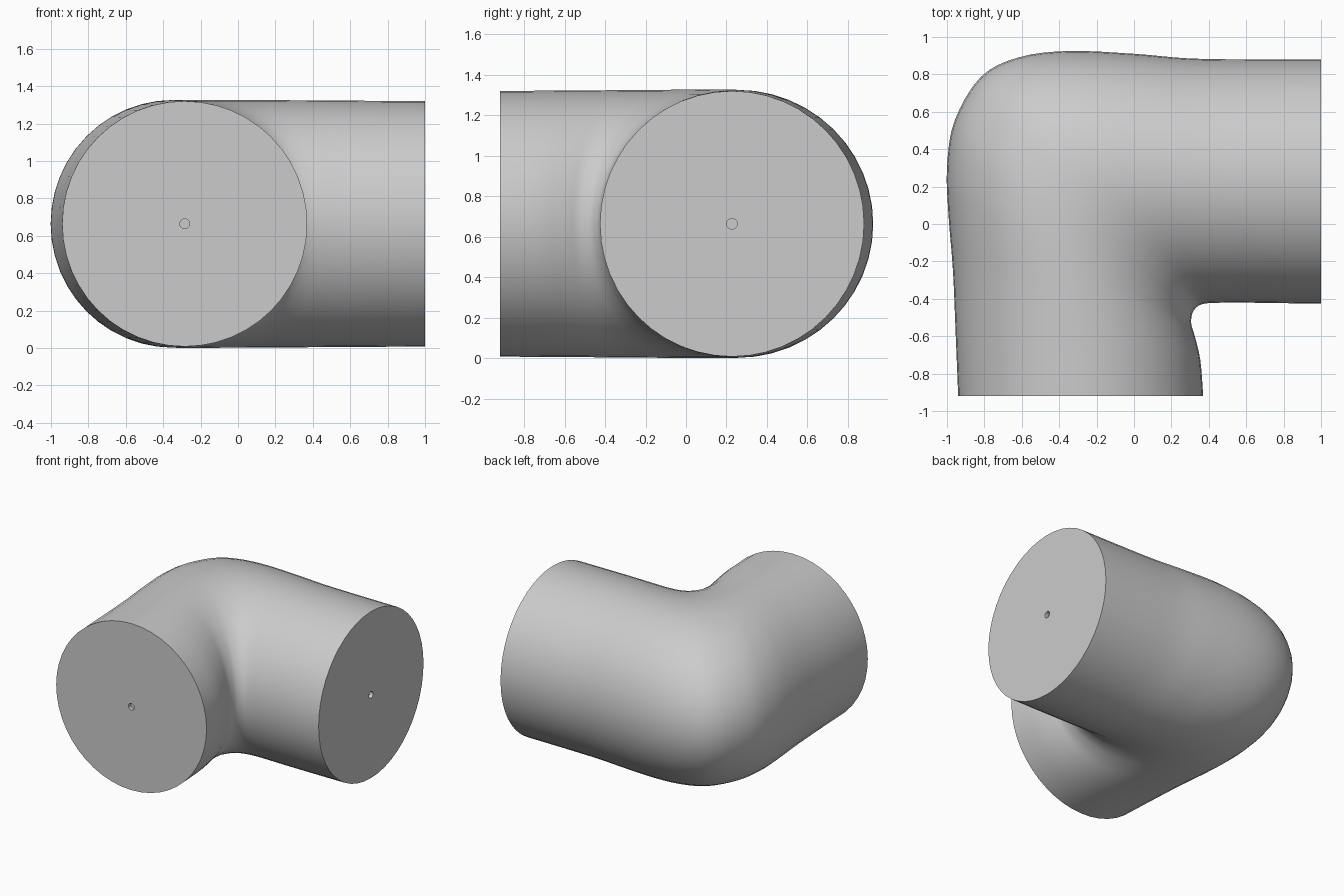
import bpy
import bmesh
import math
from mathutils import Vector

default_cube = bpy.data.objects.get("Cube")
if default_cube:
    bpy.data.objects.remove(default_cube, do_unlink=True)

SEGMENTS = 48
STEPS = 4
CENTRE_Z = 0.664

# Sections of the elbow: outer bend point and inner bend point in plan
SECTIONS = [
    ((-0.94, -0.92), (0.37, -0.92)),
    ((-0.953, -0.6), (0.355, -0.73)),
    ((-0.968, -0.25), (0.325, -0.6)),
    ((-0.992, 0.05), (0.307, -0.54)),
    ((-1.0, 0.3), (0.307, -0.5)),
    ((-0.96, 0.55), (0.315, -0.47)),
    ((-0.82, 0.785), (0.335, -0.445)),
    ((-0.62, 0.89), (0.36, -0.43)),
    ((-0.35, 0.925), (0.4, -0.423)),
    ((0.0, 0.91), (0.46, -0.421)),
    ((0.3, 0.885), (0.58, -0.42)),
    ((0.65, 0.88), (0.75, -0.423)),
    ((1.0, 0.88), (1.0, -0.425)),
]


def make_material(name, colour):
    material = bpy.data.materials.new(name)
    material.use_nodes = True
    material.diffuse_color = colour
    shader = material.node_tree.nodes["Principled BSDF"]
    shader.inputs["Base Color"].default_value = colour
    shader.inputs["Roughness"].default_value = 0.6
    return material


def smooth_path(points):
    """Pass a smooth curve through the given points."""
    padded = [points[0]] + points + [points[-1]]
    path = []
    for a, b, c, d in zip(padded, padded[1:], padded[2:], padded[3:]):
        for step in range(STEPS):
            t = step / STEPS
            path.append(b + 0.5 * t * (c - a + t * (2 * a - 5 * b + 4 * c - d
                                                    + t * (3 * (b - c) + d - a))))
    return path + [points[-1]]


def add_ring(bm, centre, across, height):
    """Add an upright elliptical ring of vertices."""
    ring = []
    for i in range(SEGMENTS):
        angle = math.tau * i / SEGMENTS
        offset = across * math.cos(angle) + Vector((0, 0, height * math.sin(angle)))
        ring.append(bm.verts.new(centre + offset))
    return ring


def bridge(bm, first, second):
    for i in range(SEGMENTS):
        j = (i + 1) % SEGMENTS
        bm.faces.new((first[i], first[j], second[j], second[i]))


def add_cap(bm, rim, centre, across, inward):
    """Close an end with a flat disc that has a small central recess."""
    hole = across.normalized() * 0.026
    mouth = add_ring(bm, centre, hole, hole.length)
    floor = add_ring(bm, centre + inward * 0.03, hole, hole.length)
    bridge(bm, rim, mouth)
    bridge(bm, mouth, floor)
    bm.faces.new(floor)


# Swept elbow body
outer = smooth_path([Vector((*o, CENTRE_Z)) for o, i in SECTIONS])
inner = smooth_path([Vector((*i, CENTRE_Z)) for o, i in SECTIONS])
bm = bmesh.new()
rings = []
for n, (o, i) in enumerate(zip(outer, inner)):
    bulge = math.sin(math.pi * n / (len(outer) - 1))
    rings.append(add_ring(bm, (o + i) / 2, (o - i) / 2, 0.656 + 0.007 * bulge))
for first, second in zip(rings, rings[1:]):
    bridge(bm, first, second)

# Flat ends
for n, inward in ((0, Vector((0, 1, 0))), (-1, Vector((-1, 0, 0)))):
    add_cap(bm, rings[n], (outer[n] + inner[n]) / 2, (outer[n] - inner[n]) / 2, inward)
bmesh.ops.recalc_face_normals(bm, faces=bm.faces)

mesh = bpy.data.meshes.new("pipe_elbow")
bm.to_mesh(mesh)
bm.free()
mesh.materials.append(make_material("plain grey", (0.6, 0.6, 0.6, 1.0)))
elbow = bpy.data.objects.new("pipe_elbow", mesh)
bpy.context.collection.objects.link(elbow)

# Smooth sides, sharp rims
bpy.ops.object.select_all(action="DESELECT")
elbow.select_set(True)
bpy.context.view_layer.objects.active = elbow
bpy.ops.object.shade_smooth_by_angle(angle=math.radians(40))
